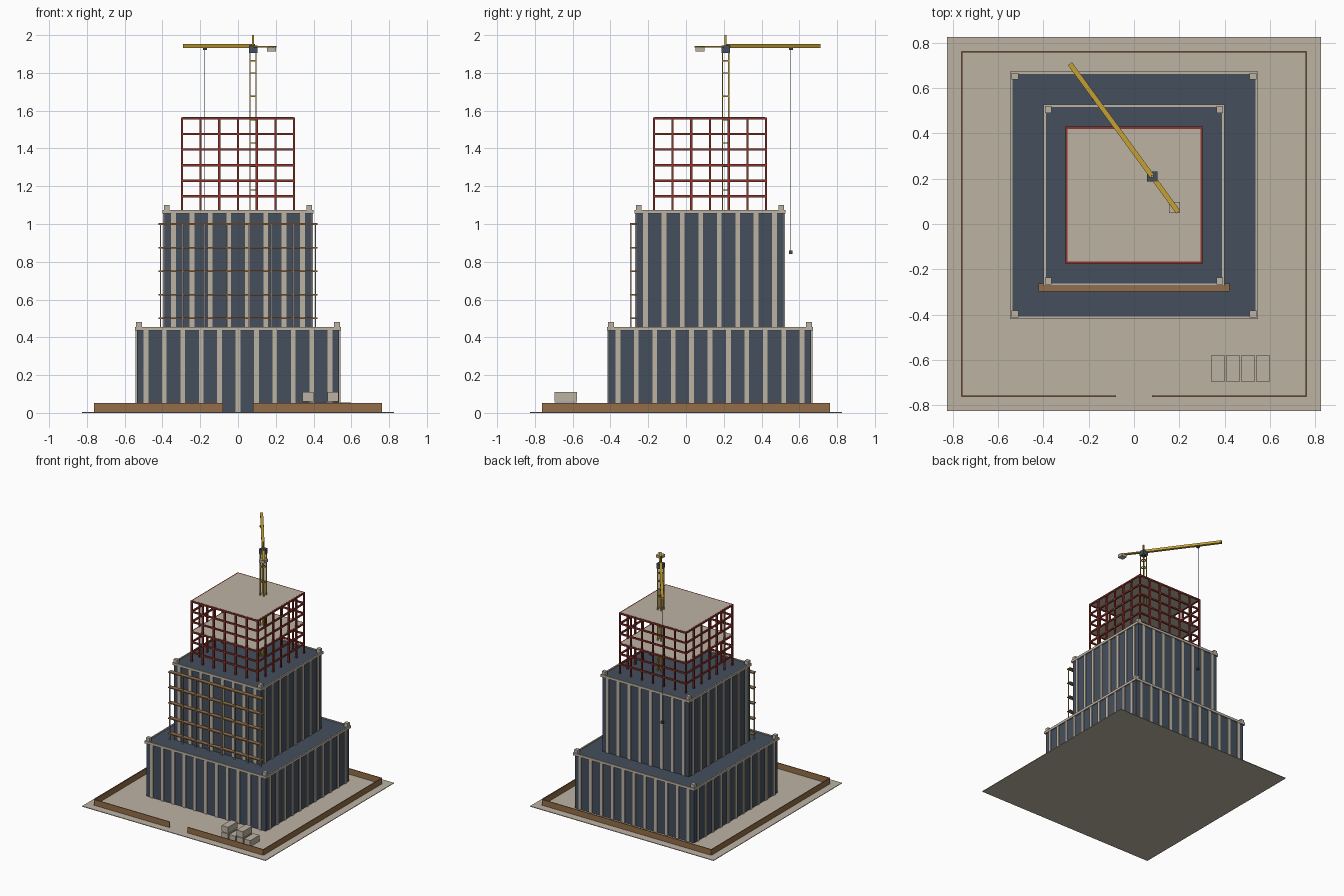
import bpy, bmesh, math
from mathutils import Matrix, Vector

if "Cube" in bpy.data.objects:
    bpy.data.objects.remove(bpy.data.objects["Cube"])


def material(name, rgb):
    m = bpy.data.materials.new(name)
    m.diffuse_color = (*rgb, 1)
    m.use_nodes = True
    m.node_tree.nodes["Principled BSDF"].inputs["Base Color"].default_value = m.diffuse_color
    return m


CONCRETE = material("concrete", (0.51, 0.45, 0.37))
GLASS = material("navy_glass", (0.058, 0.078, 0.108))
WOOD = material("brown_wood", (0.30, 0.155, 0.065))
STEEL = material("red_steel", (0.26, 0.035, 0.025))
YELLOW = material("crane_yellow", (0.56, 0.35, 0.035))

CY = 0.127  # depth centre of the tower


def boxes(name, mat, items, matrix=None):
    """One object from boxes given as (x0, x1, y0, y1, z0, z1)."""
    bm = bmesh.new()
    for x0, x1, y0, y1, z0, z1 in items:
        m = Matrix.Translation(((x0 + x1) / 2, (y0 + y1) / 2, (z0 + z1) / 2))
        m = m @ Matrix.Diagonal((x1 - x0, y1 - y0, z1 - z0, 1))
        bmesh.ops.create_cube(bm, size=1, matrix=m)
    me = bpy.data.meshes.new(name)
    bm.to_mesh(me)
    bm.free()
    me.materials.append(mat)
    ob = bpy.data.objects.new(name, me)
    bpy.context.collection.objects.link(ob)
    if matrix:
        ob.matrix_world = matrix
    return ob


def block(x, y, z0, z1, sx, sy=None):
    sy = sx if sy is None else sy
    return (x - sx / 2, x + sx / 2, y - sy / 2, y + sy / 2, z0, z1)


def ring(half, width, z0, z1):
    """Four bars forming a square frame around the tower centre."""
    h, w = half, width
    return [(-h, h, CY - h, CY - h + w, z0, z1), (-h, h, CY + h - w, CY + h, z0, z1),
            (-h, -h + w, CY - h + w, CY + h - w, z0, z1),
            (h - w, h, CY - h + w, CY + h - w, z0, z1)]


def tier(label, half, z0, z1, bays):
    """Glazed block with pilasters, parapet and corner blocks."""
    core = half - 0.010
    boxes(label + "_glass_body", GLASS, [block(0, CY, z0, z1 - 0.006, 2 * core)])
    step = 2 * core / bays
    pil = []
    for i in range(bays):
        t = -core + (i + 0.5) * step
        for s in (-1, 1):
            pil.append(block(t, CY + s * core, z0, z1 - 0.02, 0.025, 0.014))
            pil.append(block(s * core, CY + t, z0, z1 - 0.02, 0.014, 0.025))
    boxes(label + "_pilasters", CONCRETE, pil)
    boxes(label + "_parapet", CONCRETE, ring(half, 0.011, z1 - 0.02, z1))
    c = half - 0.022
    boxes(label + "_corner_blocks", CONCRETE,
          [block(a * c, CY + b * c, z1 - 0.006, z1 + 0.026, 0.03)
           for a in (-1, 1) for b in (-1, 1)])


# Site ground and hoarding with a front gate gap
boxes("site_ground", CONCRETE, [block(0, 0, 0, 0.005, 1.65)])
F, T = 0.76, 0.003
boxes("site_fence", WOOD, [
    (-F, -0.08, -F - T, -F + T, 0.005, 0.052), (0.08, F, -F - T, -F + T, 0.005, 0.052),
    (-F, F, F - T, F + T, 0.005, 0.052),
    (-F - T, -F + T, -F, F, 0.005, 0.052), (F - T, F + T, -F, F, 0.005, 0.052)])

# Stacked pallets, every other one double height
pallets = []
for i in range(4):
    x = 0.37 + i * 0.0665
    pallets.append(block(x, -0.637, 0.005, 0.055, 0.057, 0.12))
    if i % 2 == 0:
        pallets.append(block(x, -0.637, 0.06, 0.11, 0.057, 0.12))
boxes("material_pallets", CONCRETE, pallets)

# Tower tiers
tier("lower_tier", 0.546, 0.005, 0.455, 11)
tier("upper_tier", 0.40, 0.449, 1.075, 8)

# Open steel frame with slabs
Z0, STEP, H = 1.07, 0.0825, 0.30
frame = []
for k in range(1, 7):
    z = Z0 + k * STEP
    frame += ring(H + 0.003, 0.012, z - 0.012, z)
for i in range(7):
    t = -0.297 + i * 0.099
    for s in (-1, 1):
        frame.append(block(t, CY + s * 0.297, Z0, Z0 + 6 * STEP - 0.012, 0.012))
        if 0 < i < 6:
            frame.append(block(s * 0.297, CY + t, Z0, Z0 + 6 * STEP - 0.012, 0.012))
boxes("steel_frame", STEEL, frame)
boxes("floor_slabs", CONCRETE,
      [block(0, CY, Z0 + k * STEP - 0.009, Z0 + k * STEP + 0.001, 0.585) for k in (3, 6)])

# Front scaffold
boxes("scaffold_planks", WOOD,
      [(-0.42, 0.42, -0.297, -0.262, z - 0.004, z + 0.004)
       for z in (0.5, 0.625, 0.75, 0.875, 1.0)])
boxes("scaffold_poles", CONCRETE,
      [block(-0.41 + i * 0.8 / 7 + i * 0.0029, -0.292, 0.449, 1.0, 0.007) for i in range(8)])

# Crane mast with rungs
MX, MY = 0.08, 0.21
mast = [block(MX + a * 0.016, MY + b * 0.016, 1.07, 1.91, 0.006)
        for a in (-1, 1) for b in (-1, 1)]
for k in range(7):
    z = 1.18 + k * 0.124 - 0.06 * (k == 6)
    for s in (-1, 1):
        mast.append(block(MX, MY + s * 0.016, z - 0.003, z + 0.003, 0.03, 0.005))
        mast.append(block(MX + s * 0.016, MY, z - 0.003, z + 0.003, 0.005, 0.03))
mast.append(block(MX, MY, 1.94, 2.0, 0.01))
boxes("crane_mast", YELLOW, mast)
boxes("crane_cab", GLASS, [block(MX, MY, 1.905, 1.945, 0.045)])

# Jib and counter jib along a slanted direction
ANG = math.atan2(0.50, -0.365)
jib_matrix = Matrix.Translation((MX, MY, 0)) @ Matrix.Rotation(ANG, 4, 'Z')
boxes("crane_jib", YELLOW, [(0, 0.615, -0.011, 0.011, 1.932, 1.952)], jib_matrix)
boxes("crane_counter_jib", YELLOW, [(-0.195, 0, -0.011, 0.011, 1.934, 1.943)], jib_matrix)
boxes("crane_counterweight", CONCRETE, [block(0.178, 0.073, 1.914, 1.936, 0.048)])

# Trolley, cable and hook
hook = Vector((-0.175, 0.555))
boxes("crane_trolley", GLASS, [block(*hook, 1.92, 1.933, 0.022)])
boxes("crane_cable", GLASS, [block(*hook, 0.85, 1.92, 0.003)])
boxes("crane_hook", GLASS, [block(*hook, 0.84, 0.86, 0.018)])
